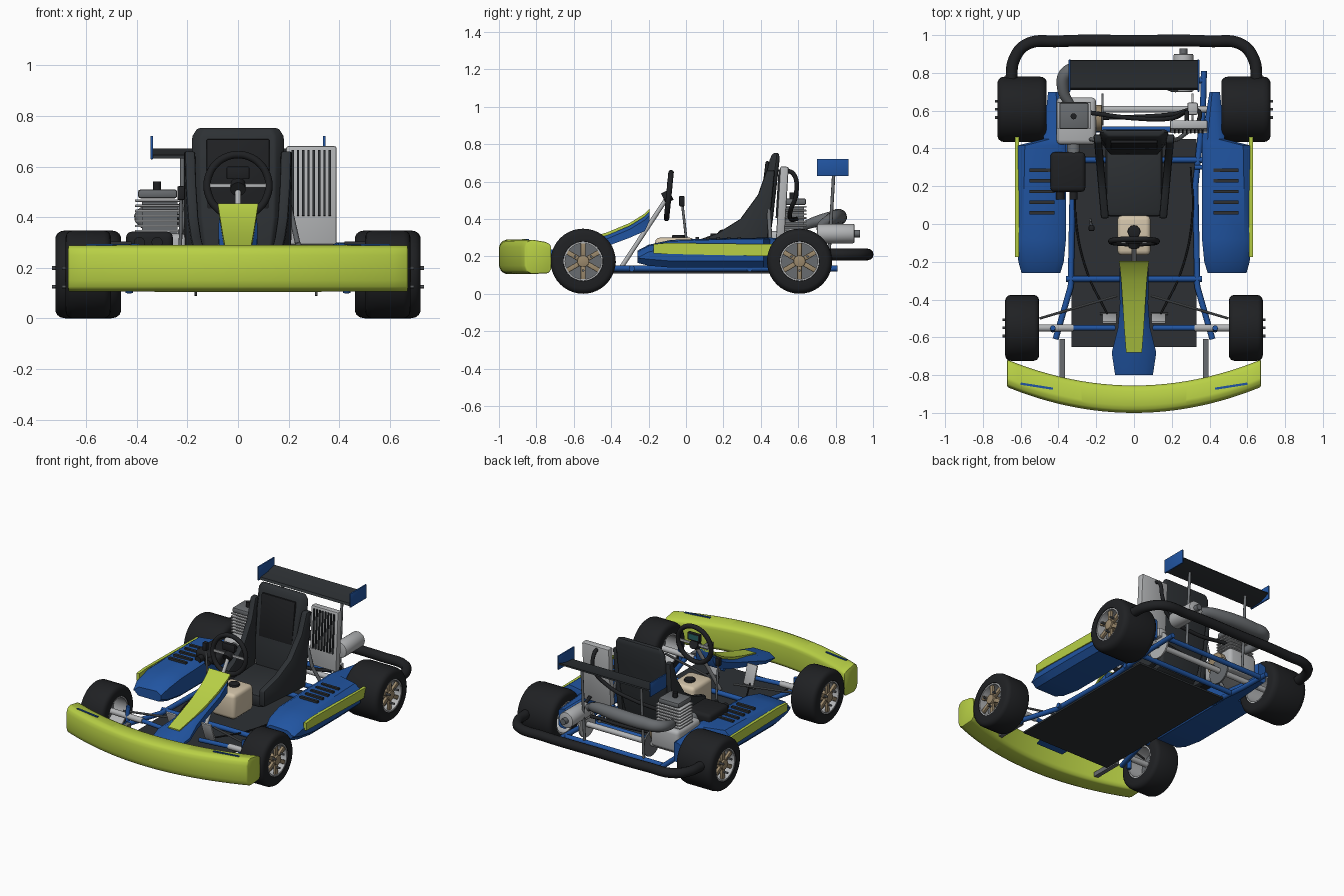
import bpy, bmesh, math
from mathutils import Vector, Matrix

if "Cube" in bpy.data.objects:
    bpy.data.objects.remove(bpy.data.objects["Cube"])

def mat(name, r, g, b):
    m = bpy.data.materials.new(name)
    m.diffuse_color = (r, g, b, 1)
    m.use_nodes = True
    m.node_tree.nodes["Principled BSDF"].inputs["Base Color"].default_value = m.diffuse_color
    return m

BLUE = mat("blue", .015, .09, .36)
LIME = mat("lime", .48, .63, .06)
DARK = mat("dark", .026, .03, .034)
BLACK = mat("black", .014, .015, .017)
TAN = mat("tan", .33, .25, .15)
CREAM = mat("cream", .65, .55, .4)
LIGHT = mat("light_metal", .45, .46, .47)
STEEL = mat("steel", .14, .15, .16)
TEAL = mat("screen", .02, .12, .12)

def finish(name, bm, m, bevel=0, seg=2):
    bmesh.ops.remove_doubles(bm, verts=bm.verts[:], dist=1e-5)
    bmesh.ops.recalc_face_normals(bm, faces=bm.faces[:])
    if bevel:
        es = [e for e in bm.edges if len(e.link_faces) == 2 and e.calc_face_angle(0) > .5]
        bmesh.ops.bevel(bm, geom=es, offset=bevel, segments=seg, profile=.5, affect='EDGES')
    me = bpy.data.meshes.new(name)
    bm.to_mesh(me)
    bm.free()
    me.shade_smooth()
    me.set_sharp_from_angle(angle=math.radians(35))
    me.materials.append(m)
    ob = bpy.data.objects.new(name, me)
    bpy.context.collection.objects.link(ob)
    return ob

def loft(name, rings, m, caps=True, bevel=0):
    bm = bmesh.new()
    vs = [[bm.verts.new(p) for p in r] for r in rings]
    n = len(rings[0])
    for a, b in zip(vs, vs[1:]):
        for i in range(n):
            bm.faces.new((a[i], a[(i + 1) % n], b[(i + 1) % n], b[i]))
    if caps:
        bm.faces.new(vs[0])
        bm.faces.new(vs[-1])
    return finish(name, bm, m, bevel)

def box(name, c, size, m, bevel=0, rot=(0, 0, 0), seg=2):
    bm = bmesh.new()
    bmesh.ops.create_cube(bm, size=1)
    bmesh.ops.scale(bm, vec=size, verts=bm.verts[:])
    ob = finish(name, bm, m, bevel, seg)
    ob.location, ob.rotation_euler = c, rot
    return ob

def cyl(name, a, b, r, m, n=24, bevel=0):
    a, b = Vector(a), Vector(b)
    bm = bmesh.new()
    bmesh.ops.create_cone(bm, cap_ends=True, segments=n, radius1=r, radius2=r, depth=(b - a).length)
    ob = finish(name, bm, m, bevel)
    ob.matrix_world = Matrix.Translation((a + b) / 2) @ (b - a).to_track_quat('Z', 'Y').to_matrix().to_4x4()
    return ob

def tube(name, pts, r, m, handle='AUTO', cyclic=False):
    cu = bpy.data.curves.new(name, 'CURVE')
    cu.dimensions, cu.bevel_depth, cu.bevel_resolution = '3D', r, 4
    cu.use_fill_caps, cu.resolution_u = True, 8
    sp = cu.splines.new('BEZIER')
    sp.bezier_points.add(len(pts) - 1)
    for bp, p in zip(sp.bezier_points, pts):
        bp.co = p[:3]
        bp.radius = p[3] if len(p) > 3 else 1
        bp.handle_left_type = bp.handle_right_type = handle
    sp.use_cyclic_u = cyclic
    tmp = bpy.data.objects.new(name + "_path", cu)
    bpy.context.collection.objects.link(tmp)
    dg = bpy.context.evaluated_depsgraph_get()
    me = bpy.data.meshes.new_from_object(tmp.evaluated_get(dg))
    bpy.data.objects.remove(tmp)
    bm = bmesh.new()
    bm.from_mesh(me)
    return finish(name, bm, m)

def lathe_x(name, prof, cx, cy, cz, m, n=40):
    ang = [2 * math.pi * i / n for i in range(n)]
    rings = [[(cx + x, cy + r * math.cos(a), cz + r * math.sin(a)) for a in ang] for x, r in prof]
    return loft(name, rings + rings[:1], m, caps=False)

# wheels: tyre, rim, spokes, hub, bolts
def wheel(tag, s, cx, cy, h):
    R, z = .174, .174
    prof = [(-1, .61), (-1, .84), (-.95, .92), (-.85, .975), (-.7, 1), (.7, 1), (.85, .975),
            (.95, .92), (1, .84), (1, .61), (.85, .57), (-.85, .57)]
    lathe_x(tag + "_tyre", [(x * h, r * R) for x, r in prof], cx, cy, z, BLACK)
    lathe_x(tag + "_rim", [(-h * .97, .096), (-h * .97, .107), (h * .97, .107), (h * .97, .096)], cx, cy, z, LIGHT)
    f = cx + s * h * .8
    cyl(tag + "_rim_disc", (f - s * .06, cy, z), (f - s * .045, cy, z), .1, STEEL, 32)
    cyl(tag + "_hub", (f - s * .06, cy, z), (f + s * .02, cy, z), .032, TAN, 24, .004)
    for i in range(6):
        a = i * math.pi / 3 + math.pi / 6
        d = Vector((0, math.cos(a), math.sin(a)))
        box(tag + "_spoke", Vector((f, cy, z)) + d * .062, (.02, .078, .026), TAN, .004, (a, 0, 0))
        if i % 2 == 0:
            p = Vector((cx + s * h * .8, cy, z)) + d * .05
            cyl(tag + "_bolt", p, p + Vector((s * (h * .2 + .014), 0, 0)), .007, STEEL, 8)

for s, side in ((-1, "left"), (1, "right")):
    wheel(side + "_front", s, s * .592, -.55, .09)
    wheel(side + "_rear", s, s * .592, .607, .13)

# front bumper: curved loft along x
sec = [(0, .15), (0, .25), (.012, .278), (.04, .29), (.115, .285), (.14, .272), (.145, .25),
       (.145, .13), (.13, .11), (.04, .105), (.012, .118)]
rings = []
for i in range(25):
    x = -.672 + 1.344 * i / 24
    k = (x / .672) ** 2
    rings.append([(x, -1 + .137 * k + y, z - .008 * k * (y > .1 and z > .2)) for y, z in sec])
loft("front_bumper", rings, LIME, bevel=.008)

# rear bumper hoop
tube("rear_bumper", [(-.65, .77, .21), (-.635, .87, .21), (-.57, .95, .21), (-.4, .967, .21), (0, .97, .21),
                     (.4, .967, .21), (.57, .95, .21), (.635, .87, .21), (.65, .77, .21)], .031, BLACK)

# floor pan and chassis tubes
box("floor_pan", (0, -.1, .115), (.66, 1.1, .012), DARK)
for y in (-.29, .34, .5, .76):
    cyl("cross_tube", (-.36, y, .135), (.36, y, .135), .016, BLUE, 16)
for s, side in ((-1, "left"), (1, "right")):
    tube(side + "_rail", [(s * .415, -.61, .14), (s * .335, -.33, .135), (s * .325, .2, .135), (s * .365, .6, .135),
                          (s * .37, .81, .135)], .016, BLUE, 'VECTOR')
    box(side + "_bumper_bracket", (s * .38, -.72, .15), (.028, .22, .03), STEEL)
    cyl(side + "_kingpin", (s * .43, -.56, .1), (s * .43, -.55, .24), .014, BLUE, 16)
    cyl(side + "_stub_axle", (s * .32, -.55, .17), (s * .56, -.55, .174), .019, LIGHT, 16)
    cyl(side + "_axle_beam", (s * .1, -.55, .155), (s * .33, -.55, .17), .014, BLUE, 16)
    cyl(side + "_tie_rod", (s * .09, -.38, .17), (s * .5, -.5, .17), .007, STEEL, 10)
    box(side + "_pedal", (s * .13, -.5, .2), (.075, .012, .13), LIGHT, .003, (.35, 0, 0))
    cyl(side + "_pedal_pivot", (s * .09, -.475, .13), (s * .18, -.475, .13), .008, STEEL, 10)
    tube(side + "_cable", [(s * .3, .3, .2), (s * .31, .05, .15), (s * .25, -.25, .14), (s * .14, -.48, .15)], .005, BLACK)

# side pods with stripe and vent slots
pod = [(-.26, .39, .595, .165, .23), (-.2, .372, .612, .15, .262), (-.08, .36, .624, .14, .288),
       (.2, .36, .624, .14, .297), (.415, .36, .62, .14, .3), (.45, .36, .48, .14, .3), (.7, .4, .455, .15, .28)]
for s, side in ((-1, "left"), (1, "right")):
    rings = []
    for y, xi, xo, zb, zt in pod:
        c = min(.035, (xo - xi) * .25)
        rings.append([(s * x, y, z) for x, z in ((xi + c * .5, zb), (xo - c, zb), (xo, zb + c), (xo, zt - c * 1.1),
                      (xo - c * 1.2, zt - .006), (xi + c, zt), (xi, zt - c * .6), (xi, zb + c * .5))])
    loft(side + "_pod", rings, BLUE)
    st = [(-.175, .215), (-.175, .265), (-.1, .272), (.46, .265), (.46, .2)]
    loft(side + "_pod_stripe", [[(s * x, y, z) for y, z in st] for x in (.61, .63)], LIME)
    for i in range(5):
        box(side + "_pod_slot", (s * .487, .06 + .056 * i, .297), (.13, .018, .014), DARK)
    cyl(side + "_pod_bar", (s * .32, .3, .17), (s * .4, .3, .17), .012, BLUE, 12)
    d = [Vector(p) for p in ((s * .6, -.845, .289), (s * .43, -.872, .291))]
    box(side + "_bumper_mark", (d[0] + d[1]) / 2, (.172, .012, .006), BLUE, 0, (0, 0, -s * -.157))

# front fairing: blue shell with lime centre panel
fair = [(-.195, .062, .45, .39), (-.22, .075, .425, .335), (-.3, .078, .375, .3), (-.42, .075, .325, .255),
        (-.55, .085, .285, .225), (-.68, .118, .25, .2), (-.8, .1, .22, .185)]
loft("fairing_shell", [[(-w, y, b), (-w, y, t - .03), (-w * .6, y, t - .004), (w * .6, y, t - .004), (w, y, t - .03),
                        (w, y, b)] for y, w, t, b in fair], BLUE)
lw = (.08, .076, .068, .06, .052, .042)
loft("fairing_panel", [[(-w, f[0], f[2] - .012), (-w, f[0], f[2] + .004), (w, f[0], f[2] + .004), (w, f[0], f[2] - .012)]
                       for w, f in zip(lw, fair)], LIME)

# steering
ring = [(.122 * math.cos(i * math.pi / 8), -.092 + .012 * math.sin(i * math.pi / 8),
         .525 + .122 * math.sin(i * math.pi / 8)) for i in range(16)]
tube("steering_wheel", ring, .015, BLACK, cyclic=True)
box("steering_spoke", (0, -.095, .525), (.225, .012, .016), LIGHT, .003)
cyl("steering_boss", (0, -.12, .51), (0, -.08, .53), .03, BLACK)
box("dash_display", (0, -.09, .575), (.09, .025, .05), BLACK, .005)
box("dash_screen", (0, -.078, .577), (.07, .006, .034), TEAL)
cyl("steering_column", (0, -.1, .515), (0, -.36, .12), .012, LIGHT, 16)
cyl("gear_lever", (-.23, .02, .13), (-.225, -.02, .48), .007, STEEL, 12)
box("gear_knob", (-.225, -.022, .495), (.03, .03, .055), BLACK, .006)

# fuel tank
box("fuel_tank", (0, -.06, .215), (.175, .21, .17), CREAM, .025, seg=3)
cyl("fuel_cap", (0, -.04, .29), (0, -.04, .315), .034, BLACK, 20, .004)

# seat: back, cushion, head panel, side bolsters
def slab(y, z, w, t):
    return [(-w, y, z), (-w * .8, y - t, z), (w * .8, y - t, z), (w, y, z), (w * .9, y + t * .5, z), (-w * .9, y + t * .5, z)]
loft("seat_back", [slab(.41, .2, .15, .05), slab(.44, .4, .18, .05), slab(.465, .6, .186, .045),
                   slab(.483, .72, .184, .035), slab(.486, .752, .165, .022)], DARK, bevel=.008)
box("seat_back_pad", (0, .419, .57), (.25, .02, .28), BLACK, .008, (-.12, 0, 0))
box("seat_cushion", (0, .23, .2), (.3, .38, .09), DARK, .025, (.06, 0, 0))
wing = [(.03, .17), (.03, .275), (.17, .325), (.29, .4), (.385, .53), (.43, .66), (.475, .66), (.45, .4), (.42, .17)]
for s, side in ((-1, "left"), (1, "right")):
    loft(side + "_seat_bolster", [[(s * (o + .09 * y), y, z) for y, z in wing] for o in (.13, .172)], DARK, bevel=.01)
    cyl(side + "_seat_stay", (s * .235, .45, .3), (s * .19, .44, .5), .011, STEEL, 12)
    cyl(side + "_seat_stay_lower", (s * .3, .5, .135), (s * .235, .45, .3), .011, STEEL, 12)

# radiator with slots and hoses
box("radiator", (.29, .515, .485), (.2, .045, .39), LIGHT, .008, (-.06, 0, 0))
for i in range(8):
    box("radiator_slot", (.216 + .021 * i, .497, .535), (.009, .02, .26), DARK, 0, (-.06, 0, 0))
tube("radiator_hose", [(.28, .54, .66), (.28, .575, .64), (.27, .59, .54), (.2, .56, .45), (0, .56, .4),
                       (-.24, .59, .4)], .012, BLACK)
tube("radiator_lower_hose", [(.34, .53, .32), (.34, .6, .26), (.2, .58, .22), (-.2, .56, .22)], .011, BLACK)

# engine
box("crankcase", (-.305, .545, .26), (.21, .25, .15), LIGHT, .025, seg=3)
box("cylinder_core", (-.31, .575, .39), (.14, .11, .16), STEEL)
for i in range(7):
    box("cooling_fin", (-.318, .575, .345 + .02 * i), (.18, .14, .009), LIGHT, .003)
box("cylinder_head", (-.318, .572, .492), (.155, .14, .035), STEEL, .01)
cyl("spark_plug", (-.32, .57, .5), (-.32, .57, .542), .016, BLACK, 12)
cyl("clutch_cover", (-.23, .56, .25), (-.17, .56, .25), .07, TAN, 28, .006)
box("air_box", (-.35, .275, .305), (.185, .21, .075), BLACK, .022, seg=3)
for x in (-.39, -.32):
    cyl("air_intake", (x, .13, .3), (x, .2, .3), .022, BLACK, 16)
cyl("carburettor", (-.32, .36, .3), (-.32, .45, .28), .035, STEEL, 20)

# exhaust and silencer
tube("exhaust", [(-.33, .62, .36, .6), (-.375, .71, .39, .8), (-.355, .8, .41, 1), (-.25, .815, .41, 1.15), (-.05, .81, .41, 1.15),
                 (.12, .78, .4, .9), (.22, .72, .35, .6), (.262, .74, .325, .5)], .038, STEEL)
cyl("silencer", (.262, .7, .322), (.262, .9, .322), .052, LIGHT, 28, .006)
cyl("silencer_tip", (.262, .89, .322), (.262, .93, .322), .02, STEEL, 16)

# rear axle, sprocket, brake
cyl("rear_axle", (-.58, .607, .174), (.58, .607, .174), .018, LIGHT, 16)
cyl("sprocket", (-.172, .607, .174), (-.162, .607, .174), .085, STEEL, 32)
cyl("brake_disc", (.305, .607, .174), (.315, .607, .174), .085, LIGHT, 32)
box("brake_caliper", (.31, .61, .25), (.055, .065, .06), LIGHT, .008)

# rear wing
loft("rear_wing", [[(x, .71, .632), (x, .72, .645), (x, .8, .653), (x, .865, .672), (x, .868, .664), (x, .8, .638)]
                   for x in (-.338, .338)], DARK)
for s, side in ((-1, "left"), (1, "right")):
    box(side + "_wing_endplate", (s * .341, .785, .675), (.01, .17, .092), BLUE, .002)
    cyl(side + "_wing_strut", (s * .22, .76, .13), (s * .22, .79, .645), .009, STEEL, 12)
